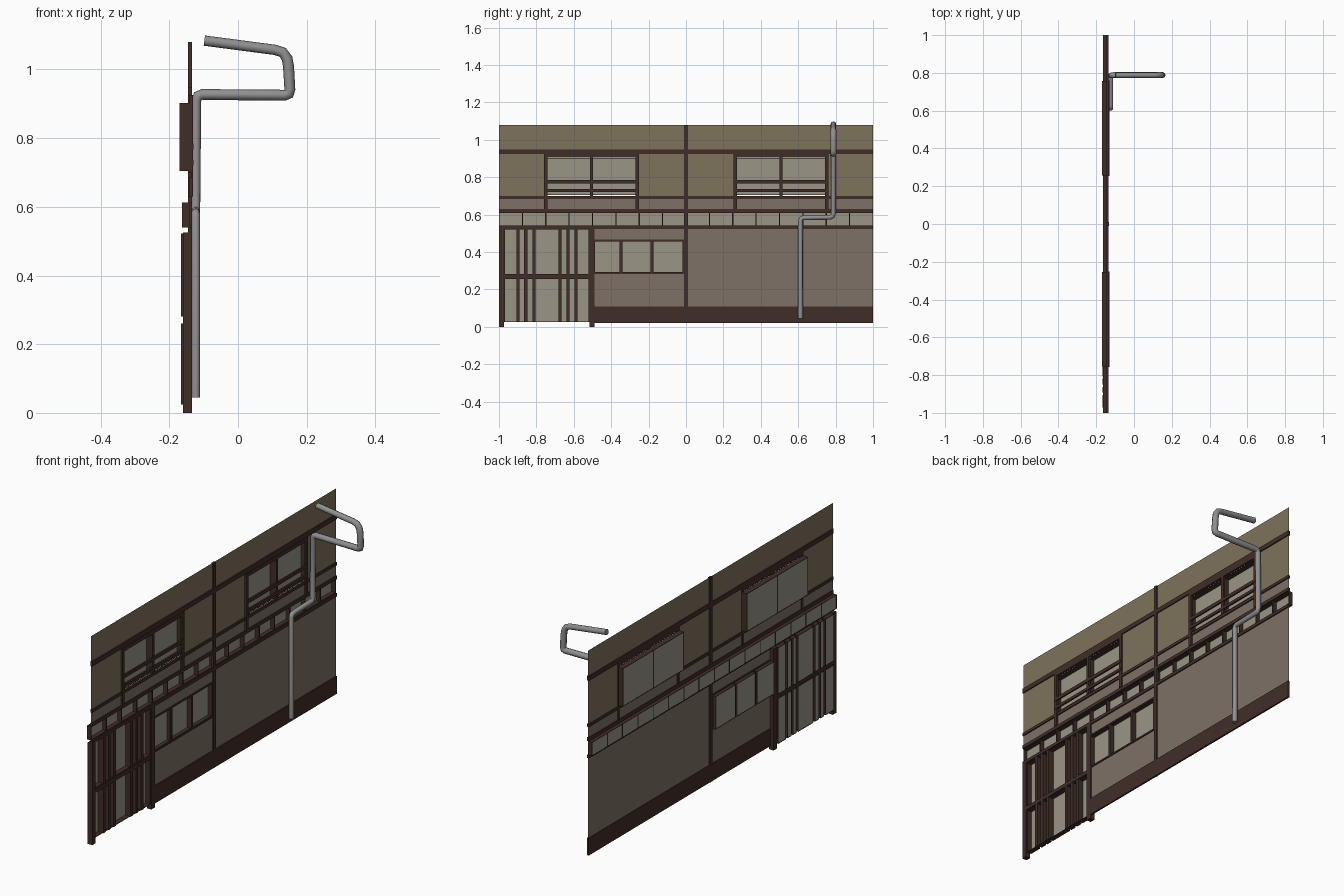
import bpy

if "Cube" in bpy.data.objects:
    bpy.data.objects.remove(bpy.data.objects["Cube"])

def mat(name, rgb):
    m = bpy.data.materials.new(name)
    m.diffuse_color = (*rgb, 1)
    m.use_nodes = True
    m.node_tree.nodes["Principled BSDF"].inputs["Base Color"].default_value = m.diffuse_color
    return m

OLIVE = mat("olive_plaster", (0.21, 0.17, 0.107))
BROWN = mat("brown_plaster", (0.21, 0.165, 0.133))
WOOD = mat("dark_wood", (0.051, 0.027, 0.022))
GLASS = mat("pane", (0.32, 0.30, 0.24))
METAL = mat("pipe_metal", (0.28, 0.28, 0.285))

def add(name, verts, faces, m):
    me = bpy.data.meshes.new(name)
    me.from_pydata(verts, [], faces)
    me.materials.append(m)
    ob = bpy.data.objects.new(name, me)
    bpy.context.collection.objects.link(ob)
    return ob

def boxes(name, items, m):
    """Each item: x0, x1, y0, y1, z0, z1."""
    v, f = [], []
    for x0, x1, y0, y1, z0, z1 in items:
        n = len(v)
        v += [(x, y, z) for x in (x0, x1) for y in (y0, y1) for z in (z0, z1)]
        f += [[n + i for i in q] for q in ((0, 1, 3, 2), (4, 6, 7, 5), (0, 4, 5, 1),
                                           (2, 3, 7, 6), (0, 2, 6, 4), (1, 5, 7, 3))]
    return add(name, v, f, m)

def sheets(name, x, items, m):
    """Flat panels facing +x. Each item: y0, y1, z0, z1."""
    v, f = [], []
    for y0, y1, z0, z1 in items:
        n = len(v)
        v += [(x, y0, z0), (x, y1, z0), (x, y1, z1), (x, y0, z1)]
        f.append((n, n + 1, n + 2, n + 3))
    return add(name, v, f, m)

def pockets(name, back, front, cells, t=0.003):
    """Recessed panes: wooden rims running back from the wall, glass behind."""
    rims = []
    for y0, y1, z0, z1 in cells:
        rims += [(back, front, y0, y0 + t, z0, z1), (back, front, y1 - t, y1, z0, z1),
                 (back, front, y0 + t, y1 - t, z0, z0 + t), (back, front, y0 + t, y1 - t, z1 - t, z1)]
    boxes(name + "_rims", rims, WOOD)
    sheets(name + "_panes", back + 0.001, cells, GLASS)

W = -0.140            # wall plane
WINDOWS = [(-0.755, -0.255), (0.258, 0.758)]

# plaster walls around the openings
holes = [-1] + [y for w in WINDOWS for y in w] + [1]
sheets("upper_wall", W, [(-1, 1, 0.905, 1.08)] +
       [(holes[i], holes[i + 1], 0.70, 0.905) for i in (0, 2, 4)], OLIVE)
sheets("lower_wall", W, [(-1, 1, 0.62, 0.70), (0, 1, 0.11, 0.53),
                         (-0.5, 0, 0.11, 0.29), (-0.5, 0, 0.46, 0.53)], BROWN)

# plinth, horizontal beams and centre post
boxes("plinth", [(-0.143, -0.134, -0.5, 1, 0.02, 0.11)], WOOD)
boxes("beams", [(-0.145, -0.134, -1, 1, a, b) for a, b in
                ((0.924, 0.948), (0.685, 0.70), (0.612, 0.63), (0.523, 0.54))], WOOD)
boxes("centre_post", [(-0.145, -0.1335, -0.01, 0.01, 0.02, 1.08)], WOOD)

# upper windows: pocket panes, frame and rails
for i, (a, b) in enumerate(WINDOWS):
    c = (a + b) / 2
    pockets(f"upper_window_{i}", -0.17, W, [(a, c, 0.705, 0.902), (c, b, 0.705, 0.902)])
    x = (-0.143, -0.131)
    boxes(f"upper_window_frame_{i}", [
        (*x, a - 0.003, a + 0.015, 0.63, 0.925), (*x, b - 0.015, b + 0.003, 0.63, 0.925),
        (*x, c - 0.008, c + 0.008, 0.70, 0.925), (*x, a, b, 0.905, 0.925)], WOOD)
    boxes(f"upper_window_rails_{i}", [(-0.138, -0.129, a, b, z, z + h)
                                      for z, h in ((0.767, 0.018), (0.722, 0.015))], WOOD)

# row of small transom panes
step = 0.125
pockets("transom", -0.163, W, [(-1 + i * step, -1 + (i + 1) * step, 0.54, 0.612) for i in range(16)])

# lower window of three panes
pockets("lower_window", -0.16, W, [(a, b, 0.29, 0.46) for a, b in
                                   ((-0.49, -0.352), (-0.342, -0.187), (-0.177, -0.015))])
boxes("lower_window_frame", [(-0.143, -0.135, y - 0.006, y + 0.006, 0.29, 0.46)
                             for y in (-0.347, -0.182, -0.013)] +
      [(-0.143, -0.135, -0.49, -0.01, z, z + 0.008) for z in (0.283, 0.459)], WOOD)

# sliding doors: posts, mid rail, bars and panes
boxes("door_posts", [(-0.16, -0.134, a, b, 0, 0.525) for a, b in
                     ((-1, -0.972), (-0.517, -0.488))], WOOD)
boxes("door_rail", [(-0.16, -0.135, -0.972, -0.517, 0.26, 0.28)], WOOD)
bars = [-0.898, -0.856, -0.813, -0.674, -0.631, -0.588]
boxes("door_bars", [(-0.15, -0.136, y - 0.009, y + 0.009, 0.025, 0.523) for y in bars], WOOD)
edges = [-0.978] + bars + [-0.511]
pockets("door", -0.166, W, [(a + 0.006, b - 0.006, z0, z1) for a, b in zip(edges, edges[1:])
                            for z0, z1 in ((0.025, 0.26), (0.28, 0.523))])

# drain pipe: x, y, z, radius
path = [(-0.098, 0.788, 1.084, .015), (0.108, 0.788, 1.057, .015), (0.130, 0.788, 1.050, .0155),
        (0.143, 0.788, 1.032, .016), (0.147, 0.788, 1.010, .016), (0.151, 0.788, 0.942, .016),
        (0.148, 0.788, 0.929, .016), (0.136, 0.788, 0.925, .016), (-0.104, 0.788, 0.927, .016),
        (-0.117, 0.788, 0.923, .015), (-0.121, 0.788, 0.910, .014), (-0.123, 0.788, 0.605, .013),
        (-0.123, 0.783, 0.591, .013), (-0.123, 0.770, 0.586, .013), (-0.123, 0.628, 0.583, .0125),
        (-0.123, 0.616, 0.579, .0125), (-0.123, 0.612, 0.567, .0125), (-0.123, 0.612, 0.045, .0125)]
cu = bpy.data.curves.new("pipe_path", "CURVE")
cu.dimensions = "3D"
cu.bevel_depth, cu.bevel_resolution, cu.use_fill_caps = 1.0, 2, True
sp = cu.splines.new("POLY")
sp.points.add(len(path) - 1)
for p, (x, y, z, r) in zip(sp.points, path):
    p.co, p.radius = (x, y, z, 1), r
cu.materials.append(METAL)
pipe = bpy.data.objects.new("drain_pipe", cu)
bpy.context.collection.objects.link(pipe)
bpy.context.view_layer.objects.active = pipe
pipe.select_set(True)
bpy.ops.object.convert(target="MESH")
bpy.ops.object.shade_smooth_by_angle(angle=0.9)
